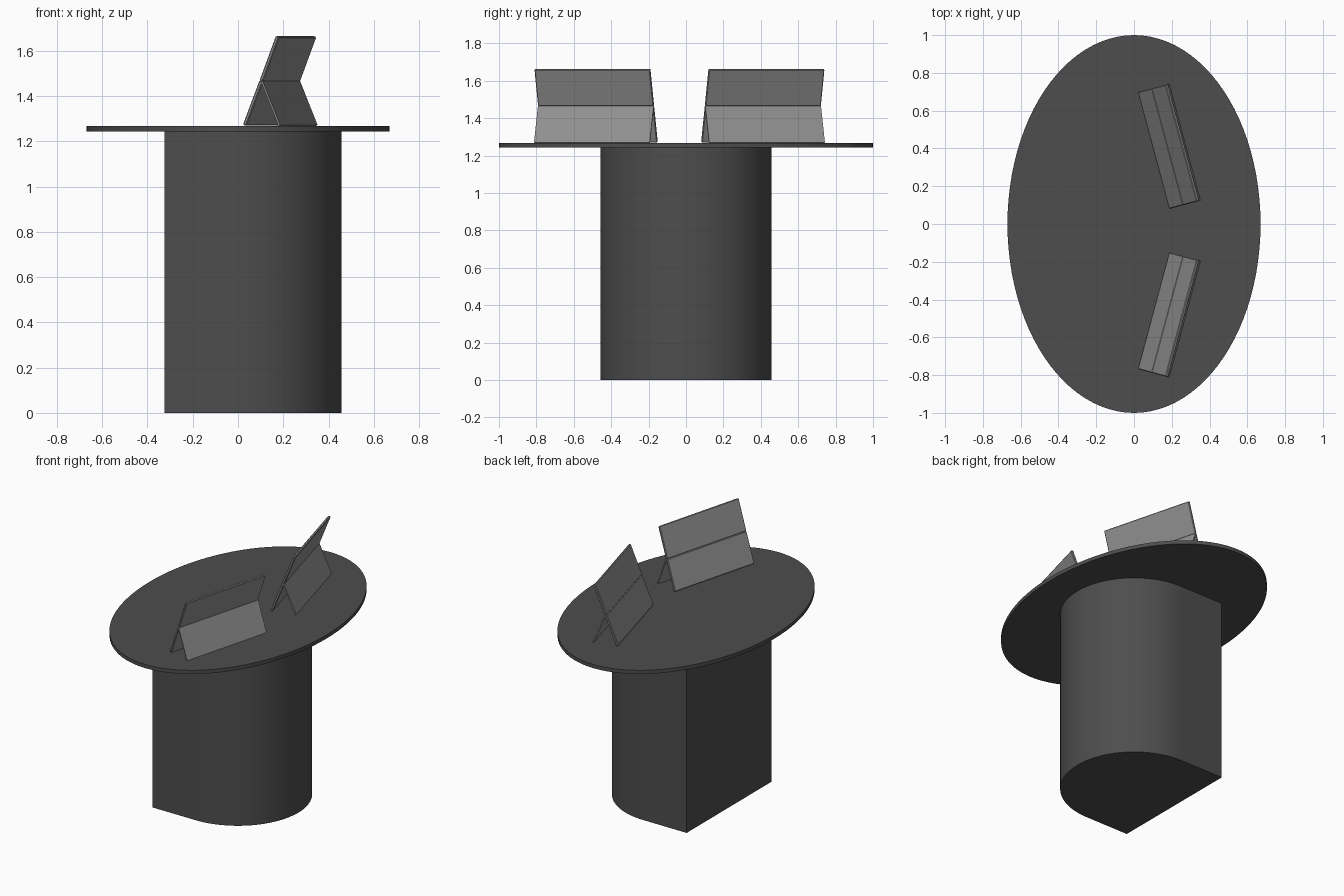
import bpy, bmesh, math
from mathutils import Matrix, Vector

if "Cube" in bpy.data.objects:
    bpy.data.objects.remove(bpy.data.objects["Cube"])


def material(name, grey):
    m = bpy.data.materials.new(name)
    m.diffuse_color = (grey, grey, grey, 1)
    m.use_nodes = True
    m.node_tree.nodes["Principled BSDF"].inputs["Base Color"].default_value = m.diffuse_color
    return m


dark = material("dark grey", 0.075)
light = material("light grey", 0.28)


def add_object(name, bm, mat):
    bmesh.ops.recalc_face_normals(bm, faces=bm.faces)
    me = bpy.data.meshes.new(name)
    bm.to_mesh(me)
    bm.free()
    me.materials.append(mat)
    ob = bpy.data.objects.new(name, me)
    bpy.context.collection.objects.link(ob)
    return ob


def extrude_outline(name, pts, z0, z1, mat):
    bm = bmesh.new()
    face = bm.faces.new([bm.verts.new((x, y, z0)) for x, y in pts])
    res = bmesh.ops.extrude_face_region(bm, geom=[face], use_keep_orig=True)
    top = [v for v in res["geom"] if isinstance(v, bmesh.types.BMVert)]
    bmesh.ops.translate(bm, verts=top, vec=(0, 0, z1 - z0))
    ob = add_object(name, bm, mat)
    bpy.context.view_layer.objects.active = ob
    ob.select_set(True)
    bpy.ops.object.shade_smooth_by_angle(angle=math.radians(30))
    ob.select_set(False)
    return ob


# Oval top
oval = [(0.67 * math.cos(2 * math.pi * i / 96), math.sin(2 * math.pi * i / 96))
        for i in range(96)]
extrude_outline("oval_top", oval, 1.243, 1.268, dark)

# Pedestal: round front, straight sides, flat back
R = 0.457
arc = [(R * math.cos(math.pi * (i / 48 - 0.5)), R * math.sin(math.pi * (i / 48 - 0.5)))
       for i in range(49)]
extrude_outline("pedestal", arc + [(-0.325, R), (-0.325, -R)], 0, 1.243, dark)


def plate(name, start, end, origin, yaw, thick, bevel=0):
    """Thin board spanning start to end in the local (u, z) plane."""
    a, b = Vector((start[0], 0, start[1])), Vector((end[0], 0, end[1]))
    d = b - a
    bm = bmesh.new()
    bmesh.ops.create_cube(bm, size=1)
    bmesh.ops.scale(bm, verts=bm.verts, vec=(thick, 0.64, d.length))
    if bevel:
        bmesh.ops.bevel(bm, geom=bm.edges[:], offset=bevel, segments=1, affect='EDGES')
    tilt = Matrix.Rotation(math.atan2(d.x, d.z), 4, 'Y')
    place = Matrix.Translation(origin) @ Matrix.Rotation(yaw, 4, 'Z')
    bm.transform(place @ Matrix.Translation((a + b) / 2) @ tilt)
    add_object(name, bm, light)


# Two propped stands, each a leaning two-part panel with a rear leg
for side, y, sign in (("near", -0.46, -1), ("far", 0.39, 1)):
    origin, yaw = (0.107, y, 1.268), sign * math.radians(15)
    plate(side + "_panel_lower", (0.004, 0.003), (0.08, 0.198), origin, yaw, 0.016, 0.004)
    plate(side + "_panel_upper", (0.08, 0.198), (0.155, 0.395), origin, yaw, 0.016, 0.004)
    plate(side + "_leg", (0.084, 0.196), (0.164, 0.002), origin, yaw, 0.008)
